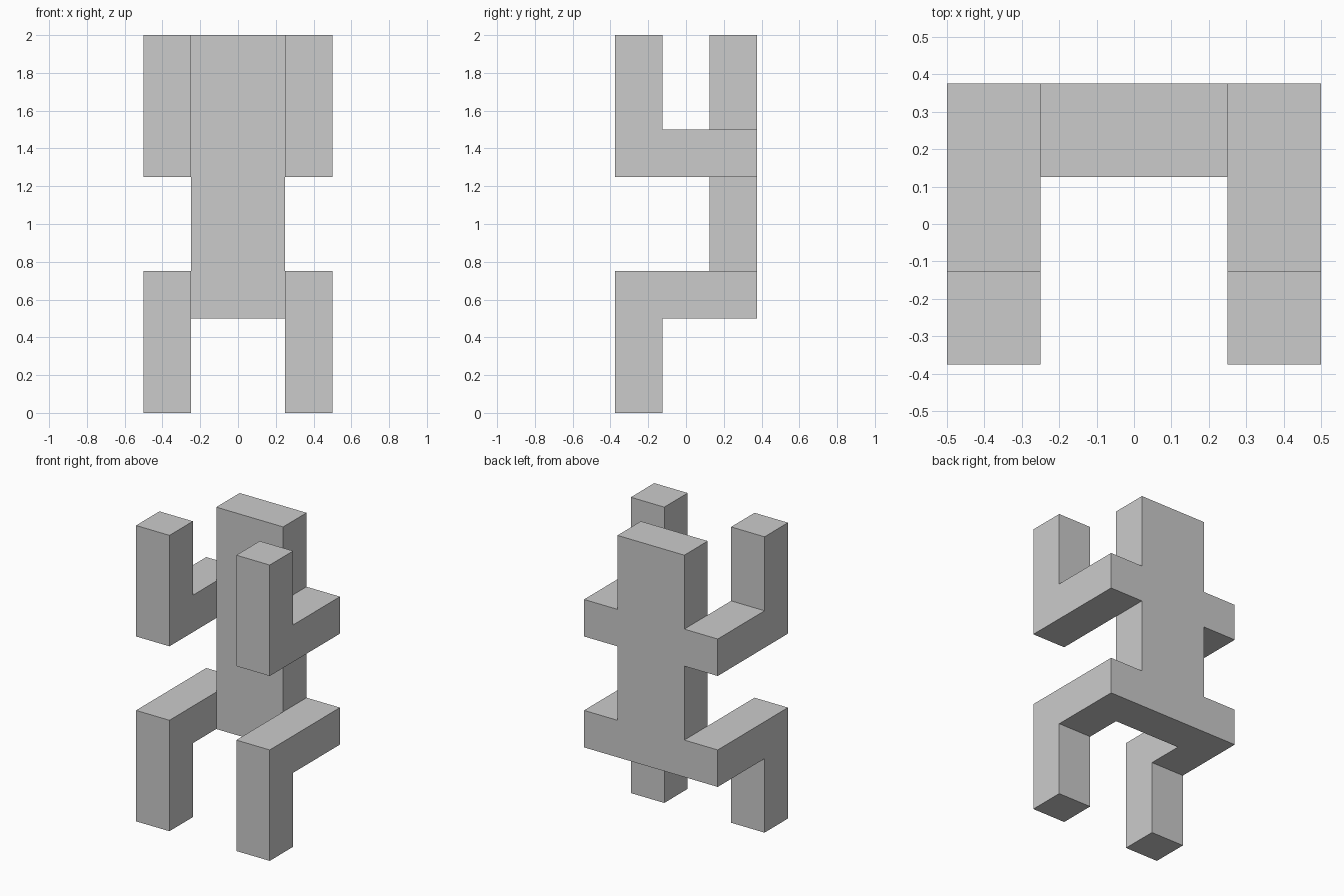
import bpy, bmesh

if "Cube" in bpy.data.objects:
    bpy.data.objects.remove(bpy.data.objects["Cube"])


def extrude_profile(name, profile, x0, x1):
    """Extrude a closed (y, z) profile along x from x0 to x1."""
    bm = bmesh.new()
    face = bm.faces.new([bm.verts.new((x0, y, z)) for y, z in profile])
    ext = bmesh.ops.extrude_face_region(bm, geom=[face])
    moved = [v for v in ext["geom"] if isinstance(v, bmesh.types.BMVert)]
    bmesh.ops.translate(bm, verts=moved, vec=(x1 - x0, 0, 0))
    if not any(f.is_valid and all(abs(v.co.x - x0) < 1e-6 for v in f.verts) for f in bm.faces):
        bm.faces.new([v for v in bm.verts if abs(v.co.x - x0) < 1e-6][:len(profile)])
    bmesh.ops.recalc_face_normals(bm, faces=bm.faces[:])
    mesh = bpy.data.meshes.new(name)
    bm.to_mesh(mesh)
    bm.free()
    obj = bpy.data.objects.new(name, mesh)
    bpy.context.collection.objects.link(obj)
    return obj


FRONT, INNER, BACK = -0.375, -0.125, 0.375

# Torso slab at the back
extrude_profile("torso", [(0.125, 0.5), (BACK, 0.5), (BACK, 2), (0.125, 2)], -0.25, 0.25)

# L-shaped limbs: arms reach forward and up, legs reach forward and down
arm = [(FRONT, 1.25), (BACK, 1.25), (BACK, 1.5), (INNER, 1.5), (INNER, 2), (FRONT, 2)]
leg = [(FRONT, 0), (INNER, 0), (INNER, 0.5), (BACK, 0.5), (BACK, 0.75), (FRONT, 0.75)]
for limb, profile in (("arm", arm), ("leg", leg)):
    for side, x0 in (("left", -0.5), ("right", 0.25)):
        extrude_profile(f"{side}_{limb}", profile, x0, x0 + 0.25)
